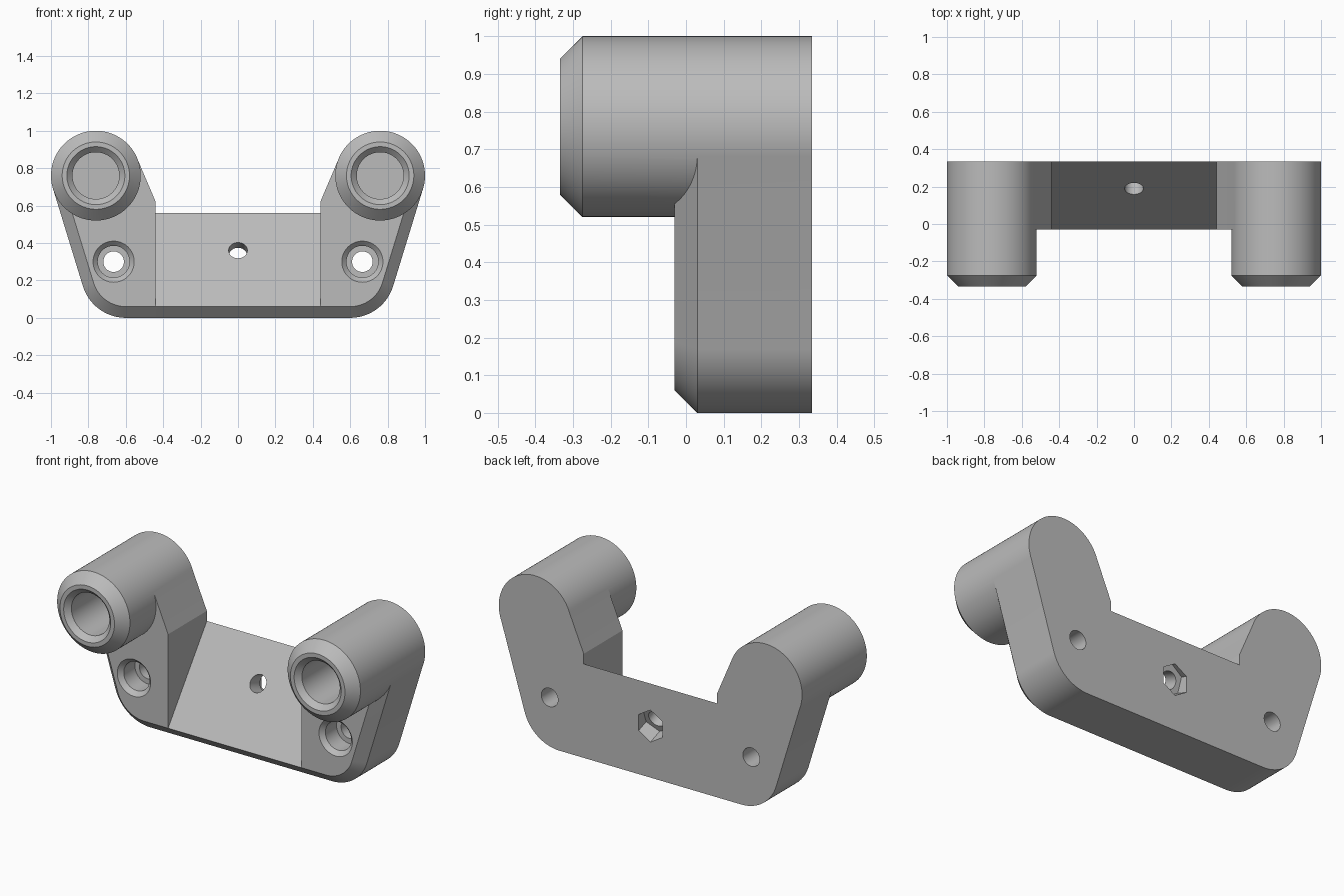
import bpy, bmesh, math
from mathutils import Matrix, Vector

if "Cube" in bpy.data.objects:
    bpy.data.objects.remove(bpy.data.objects["Cube"], do_unlink=True)

grey = bpy.data.materials.new("plain grey")
colour = (0.5, 0.5, 0.5, 1)
grey.diffuse_color = colour
grey.use_nodes = True
grey.node_tree.nodes["Principled BSDF"].inputs["Base Color"].default_value = colour

FRONT, BACK = -0.335, 0.335      # depth of the bosses
PLATE_FRONT, CHAMFER = -0.03, 0.06
R = 0.24
TOP, LOW = Vector((0.76, 0.76)), Vector((0.6, 0.24))


def loft(name, rings):
    """Join rings of points with quads and cap both ends."""
    bm = bmesh.new()
    loops = [[bm.verts.new(p) for p in ring] for ring in rings]
    n = len(loops[0])
    for a, b in zip(loops, loops[1:]):
        for i in range(n):
            j = (i + 1) % n
            bm.faces.new((a[i], a[j], b[j], b[i]))
    bm.faces.new(loops[0])
    bm.faces.new(loops[-1])
    bmesh.ops.recalc_face_normals(bm, faces=bm.faces)
    mesh = bpy.data.meshes.new(name)
    bm.to_mesh(mesh)
    bm.free()
    mesh.materials.append(grey)
    obj = bpy.data.objects.new(name, mesh)
    bpy.context.collection.objects.link(obj)
    return obj


def turned(name, profile, place, tilt=0, sides=96):
    """Solid turned about the y axis from (radius, y) pairs."""
    m = Matrix.Translation(place) @ Matrix.Rotation(tilt, 4, 'X')
    angles = [math.pi / 2 + math.tau * i / sides for i in range(sides)]
    return loft(name, [[m @ Vector((r * math.cos(a), y, r * math.sin(a)))
                        for a in angles] for r, y in profile])


def combine(body, tool, operation):
    mod = body.modifiers.new("join", 'BOOLEAN')
    mod.object, mod.operation, mod.solver = tool, operation, 'EXACT'
    bpy.context.view_layer.objects.active = body
    bpy.ops.object.modifier_apply(modifier=mod.name)
    bpy.data.objects.remove(tool, do_unlink=True)


def polar(centre, radius, angle):
    return centre + radius * Vector((math.cos(angle), math.sin(angle)))


def plate_outline(inset):
    """Plate outline in x and z, with the outer and lower edges inset."""
    outer = math.atan2(LOW.y - TOP.y, LOW.x - TOP.x) + math.pi / 2
    r = R - inset
    half = [Vector((0.44, 0.62)), polar(TOP, R - 0.0005, math.radians(156.5)),
            TOP, polar(TOP, r - 0.0005, outer)]
    steps = 28
    half += [polar(LOW, r, outer + (-math.pi / 2 - outer) * i / steps)
             for i in range(steps + 1)]
    return half + [Vector((-p.x, p.y)) for p in reversed(half)]


# Plate with a chamfered front rim
layers = ((PLATE_FRONT, CHAMFER), (PLATE_FRONT + CHAMFER, 0), (BACK, 0))
bracket = loft("bracket", [[(p.x, y, p.y) for p in plate_outline(inset)]
                           for y, inset in layers])

# Sloping middle
slope = 0.5 / (BACK - PLATE_FRONT)
section = [(y, 0.06 + (y - PLATE_FRONT) * slope) for y in (-0.2, 0.5)]
section += [(0.5, 1.2), (-0.2, 1.2)]
combine(bracket, loft("slope_cutter", [[(x, y, z) for y, z in section]
                                       for x in (-0.44, 0.44)]), 'DIFFERENCE')

# Bosses with blind bores, and counterbored mounting holes
for side in (-1, 1):
    centre = (side * TOP.x, 0, TOP.y)
    combine(bracket, turned("boss", [(R - CHAMFER, FRONT), (R, FRONT + CHAMFER),
                                     (R, BACK)], centre), 'UNION')
    combine(bracket, turned("bore_cutter", [(0.165, FRONT - 0.01),
                                            (0.125, FRONT + 0.03),
                                            (0.125, 0.2)], centre), 'DIFFERENCE')
    combine(bracket, turned("mount_cutter", [(0.12, -0.04), (0.085, -0.005),
                                             (0.085, 0.1), (0.055, 0.1),
                                             (0.055, 0.5)],
                            (side * 0.665, 0, 0.3)), 'DIFFERENCE')

# Tilted centre hole with a hexagonal nut pocket at the back
hole, tilt = (0, 0.19, 0.36), math.radians(-20)
combine(bracket, turned("hole_cutter", [(0.05, -0.3), (0.05, 0.4)], hole, tilt),
        'DIFFERENCE')
combine(bracket, turned("nut_cutter", [(0.09, 0.095), (0.09, 0.4)], hole, tilt, 6),
        'DIFFERENCE')

bpy.ops.object.select_all(action='DESELECT')
bracket.select_set(True)
bpy.context.view_layer.objects.active = bracket
bpy.ops.object.shade_smooth_by_angle(angle=math.radians(15))
